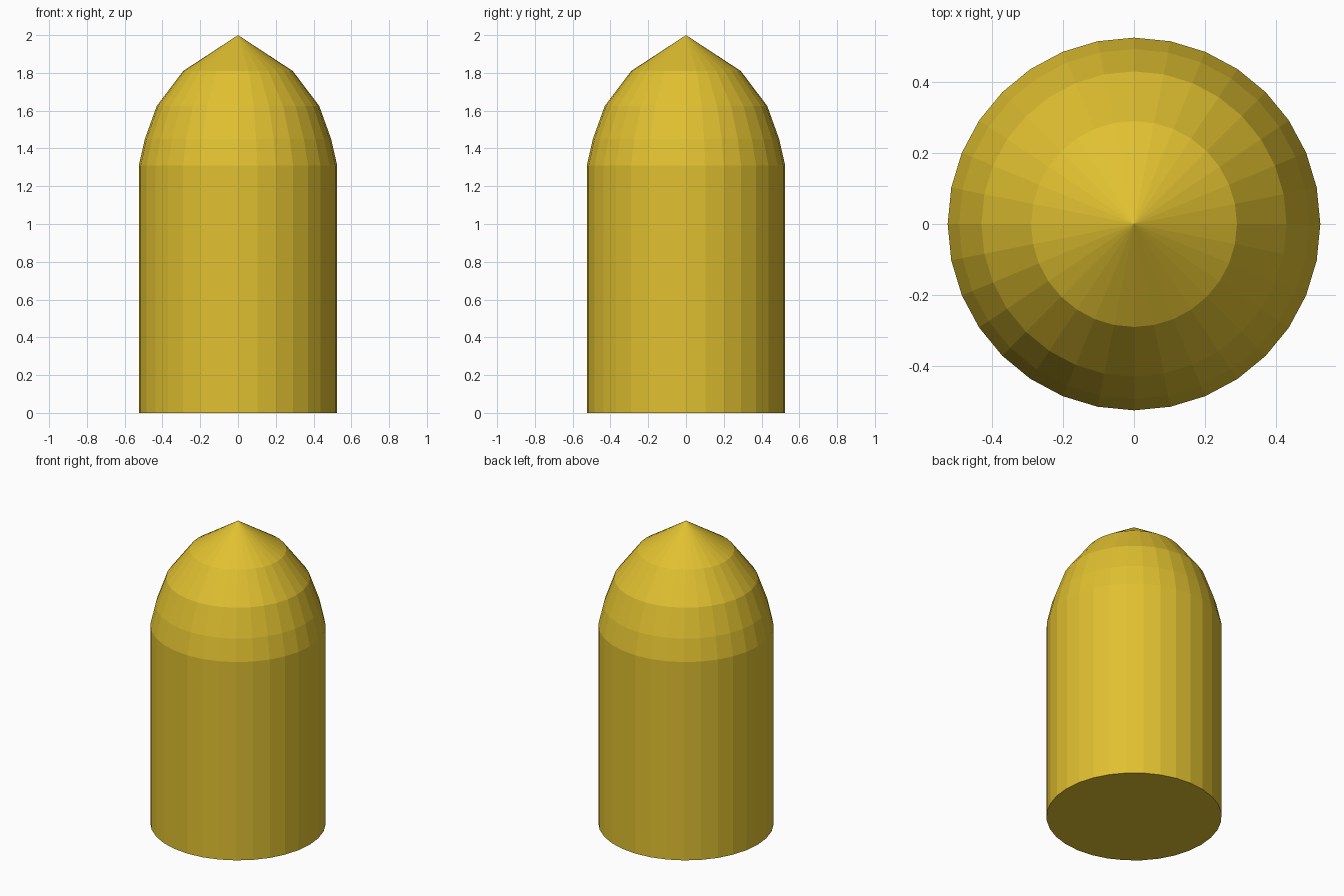
import bpy, bmesh
from math import cos, sin, tau

if "Cube" in bpy.data.objects:
    bpy.data.objects.remove(bpy.data.objects["Cube"])

SIDES = 32
# Radius and height of each ring, base to shoulder to nose
PROFILE = [(0.525, 0.0), (0.525, 1.31), (0.493, 1.45), (0.43, 1.625), (0.29, 1.81)]
TIP = 2.0

# Domed cylinder: stacked rings closed by a flat base and a pointed tip
bm = bmesh.new()
rings = [[bm.verts.new((r * cos(tau * i / SIDES), r * sin(tau * i / SIDES), z))
          for i in range(SIDES)] for r, z in PROFILE]
tip = bm.verts.new((0, 0, TIP))
bm.faces.new(rings[0][::-1])
for i in range(SIDES):
    j = (i + 1) % SIDES
    for low, high in zip(rings, rings[1:]):
        bm.faces.new((low[i], low[j], high[j], high[i]))
    bm.faces.new((rings[-1][i], rings[-1][j], tip))

mesh = bpy.data.meshes.new("pointed_capsule")
bm.to_mesh(mesh)
bm.free()

# Golden yellow finish
mat = bpy.data.materials.new("golden_yellow")
mat.diffuse_color = (0.75, 0.53, 0.03, 1)
mat.use_nodes = True
mat.node_tree.nodes["Principled BSDF"].inputs["Base Color"].default_value = mat.diffuse_color
mesh.materials.append(mat)
bpy.context.collection.objects.link(bpy.data.objects.new("pointed_capsule", mesh))
